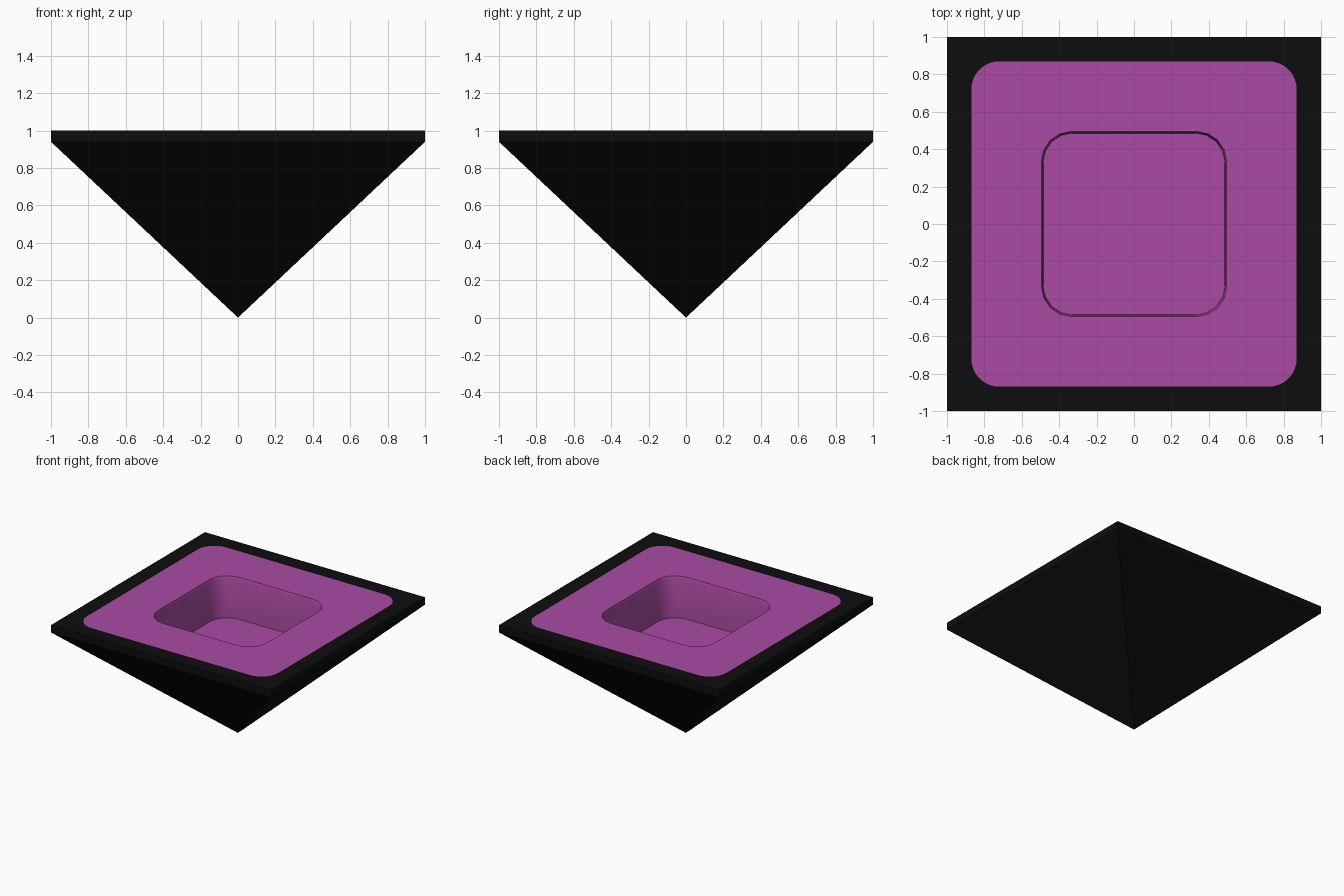
import bpy, bmesh, math

if "Cube" in bpy.data.objects:
    bpy.data.objects.remove(bpy.data.objects["Cube"])

SEGS = 8  # segments per rounded corner


def material(name, rgb):
    m = bpy.data.materials.new(name)
    m.diffuse_color = (*rgb, 1.0)
    m.use_nodes = True
    m.node_tree.nodes["Principled BSDF"].inputs["Base Color"].default_value = m.diffuse_color
    return m


def ring(half, radius, z, step=1):
    """Rounded square outline; step > 1 makes the corners coarser."""
    pts = []
    c = half - radius
    for k, (sx, sy) in enumerate([(1, 1), (-1, 1), (-1, -1), (1, -1)]):
        for i in range(SEGS + 1):
            a = math.pi / 2 * (k + (i // step * step) / SEGS)
            pts.append((sx * c + radius * math.cos(a),
                        sy * c + radius * math.sin(a), z))
    return pts


def loft(name, rings, mat, cap=False):
    """Skin successive rings with quads, optionally closing the last one."""
    bm = bmesh.new()
    loops = [[bm.verts.new(p) for p in r] for r in rings]
    for a, b in zip(loops, loops[1:]):
        n = len(a)
        for i in range(n):
            j = (i + 1) % n
            bm.faces.new((a[i], a[j], b[j], b[i]))
    if cap:
        bm.faces.new(loops[-1])
    bmesh.ops.remove_doubles(bm, verts=bm.verts[:], dist=1e-5)
    me = bpy.data.meshes.new(name)
    bm.to_mesh(me)
    bm.free()
    me.materials.append(mat)
    ob = bpy.data.objects.new(name, me)
    bpy.context.collection.objects.link(ob)
    bpy.ops.object.select_all(action='DESELECT')
    ob.select_set(True)
    bpy.context.view_layer.objects.active = ob
    bpy.ops.object.shade_smooth_by_angle(angle=math.radians(30))
    return ob


black = material("black", (0.004, 0.004, 0.004))
purple = material("purple", (0.40, 0.07, 0.36))

# Inverted pyramid, vertical edge band and black top border
loft("pyramid_shell", [
    ring(0, 0, 0),
    ring(1, 0, 0.94),
    ring(1, 0, 1),
    ring(0.87, 0.15, 1),
], black)

# Purple top panel with a chamfered, recessed pocket
loft("top_panel_with_pocket", [
    ring(0.87, 0.15, 1),
    ring(0.495, 0.16, 1, 2),
    ring(0.487, 0.155, 0.975, 2),
    ring(0.485, 0.155, 0.66, 2),
], purple, cap=True)
